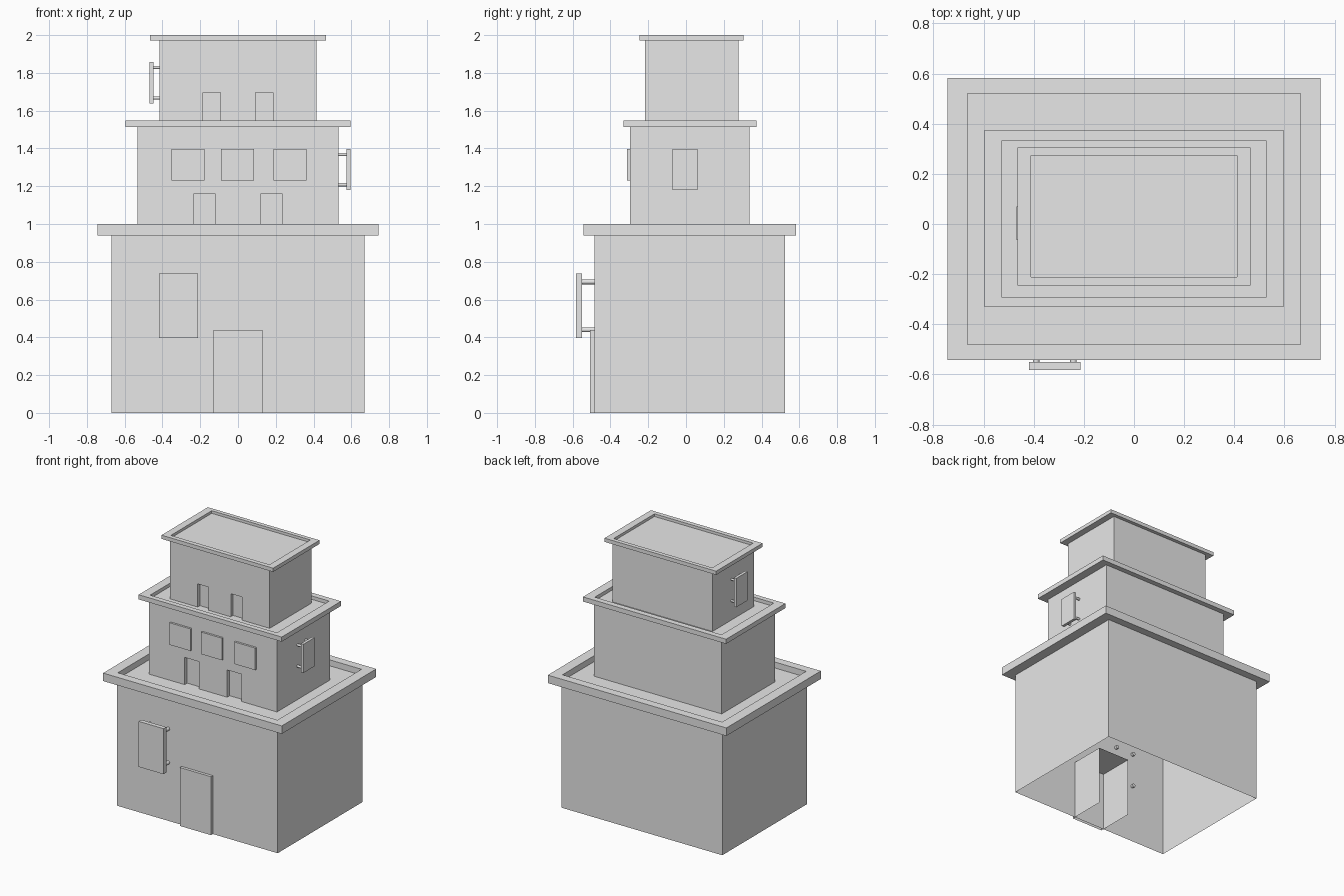
import bpy, bmesh, math
from mathutils import Matrix, Vector

if "Cube" in bpy.data.objects:
    bpy.data.objects.remove(bpy.data.objects["Cube"], do_unlink=True)

grey = bpy.data.materials.new("plain_grey")
grey.use_nodes = True
grey.diffuse_color = (0.8, 0.8, 0.8, 1)
grey.node_tree.nodes["Principled BSDF"].inputs["Base Color"].default_value = (0.8, 0.8, 0.8, 1)


def finish(name, bm):
    bmesh.ops.recalc_face_normals(bm, faces=bm.faces)
    mesh = bpy.data.meshes.new(name)
    bm.to_mesh(mesh)
    bm.free()
    mesh.materials.append(grey)
    obj = bpy.data.objects.new(name, mesh)
    bpy.context.collection.objects.link(obj)
    return obj


def add_box(bm, low, high):
    low, high = Vector(low), Vector(high)
    mat = Matrix.Translation((low + high) / 2) @ Matrix.Diagonal((*(high - low), 1))
    return bmesh.ops.create_cube(bm, size=1, matrix=mat)["verts"]


def box(name, low, high):
    bm = bmesh.new()
    add_box(bm, low, high)
    return finish(name, bm)


def storey(name, wall, cornice, base, under, top, roof, closed):
    """Walls, overhanging cornice and sunken roof as one stepped shell."""
    inner = (wall[0] - 0.005, wall[1] + 0.005, wall[2] - 0.005)
    steps = [(wall, base), (wall, under), (cornice, under),
             (cornice, top), (inner, top), (inner, roof)]
    bm = bmesh.new()
    loops = []
    for (hx, front, back), z in steps:
        corners = [(-hx, front), (hx, front), (hx, back), (-hx, back)]
        loops.append([bm.verts.new((x, y, z)) for x, y in corners])
    for a, b in zip(loops, loops[1:]):
        for i in range(4):
            j = (i + 1) % 4
            bm.faces.new((a[i], a[j], b[j], b[i]))
    bm.faces.new(loops[-1])
    if closed:
        bm.faces.new(loops[0][::-1])
    return finish(name, bm)


def recess(target, low, high):
    """Cut a shallow doorway into a storey."""
    cutter = box("doorway_cutter", low, high)
    cutter.hide_render = True
    mod = target.modifiers.new("doorway", "BOOLEAN")
    mod.operation = "DIFFERENCE"
    mod.solver = "EXACT"
    mod.object = cutter
    bpy.context.view_layer.objects.active = target
    bpy.ops.object.modifier_apply(modifier=mod.name)
    bpy.data.objects.remove(cutter, do_unlink=True)


def shutter(name, width, height, thick, gap, peg, place, angle):
    """Panel held off the wall by four round pegs; built facing -y at the wall."""
    turn = Matrix.Translation(place) @ Matrix.Rotation(angle, 4, "Z")
    bm = bmesh.new()
    add_box(bm, (-width / 2, -gap - thick, -height / 2), (width / 2, -gap, height / 2))
    bm.transform(turn)
    finish(name + "_panel", bm)
    bm = bmesh.new()
    length = gap + 0.02
    for sx in (-1, 1):
        for sz in (-1, 1):
            spot = (sx * width * 0.36, 0.02 - length / 2, sz * height * 0.37)
            bmesh.ops.create_cone(bm, cap_ends=True, segments=16, radius1=peg, radius2=peg, depth=length,
                                  matrix=Matrix.Translation(spot) @ Matrix.Rotation(math.pi / 2, 4, "X"))
    bm.transform(turn)
    pegs = finish(name + "_pegs", bm)
    bpy.ops.object.select_all(action="DESELECT")
    pegs.select_set(True)
    bpy.context.view_layer.objects.active = pegs
    bpy.ops.object.shade_smooth_by_angle(angle=math.radians(40))


# Three stacked storeys: (half width, front y, back y)
ground = storey("ground_storey", (0.67, -0.485, 0.525), (0.744, -0.542, 0.582),
                0, 0.94, 1.0, 0.955, False)
middle = storey("middle_storey", (0.533, -0.297, 0.336), (0.596, -0.331, 0.374),
                0.953, 1.514, 1.549, 1.523, True)
upper = storey("upper_storey", (0.416, -0.217, 0.279), (0.465, -0.246, 0.305),
               1.521, 1.972, 2.0, 1.98, True)

# Recessed doorways on the two upper storeys
for side in (-1, 1):
    x = side * 0.177
    recess(middle, (x - 0.059, -0.4, 0.955), (x + 0.059, -0.267, 1.16))
    x = side * 0.138
    recess(upper, (x - 0.046, -0.3, 1.523), (x + 0.046, -0.19, 1.697))

# Main door: hollow box open below and towards the inside
bm = bmesh.new()
add_box(bm, (-0.13, -0.507, 0), (0.13, -0.22, 0.44))
bm.normal_update()
gone = [f for f in bm.faces if f.normal.z < -0.5 or f.normal.y > 0.5]
bmesh.ops.delete(bm, geom=gone, context="FACES")
door = finish("main_door", bm)

# Flat window panels on the middle storey
for name, x in (("right", -0.265), ("centre", -0.002), ("left", 0.275)):
    box(name + "_window", (x - 0.087, -0.312, 1.23), (x + 0.087, -0.28, 1.396))

# Shutters standing off the walls
shutter("ground_shutter", 0.207, 0.343, 0.032, 0.065, 0.013,
        (-0.316, -0.485, 0.567), 0)
shutter("middle_shutter", 0.132, 0.216, 0.021, 0.042, 0.009,
        (0.533, -0.006, 1.288), math.pi / 2)
shutter("upper_shutter", 0.134, 0.218, 0.021, 0.031, 0.008,
        (-0.416, 0.003, 1.748), -math.pi / 2)
